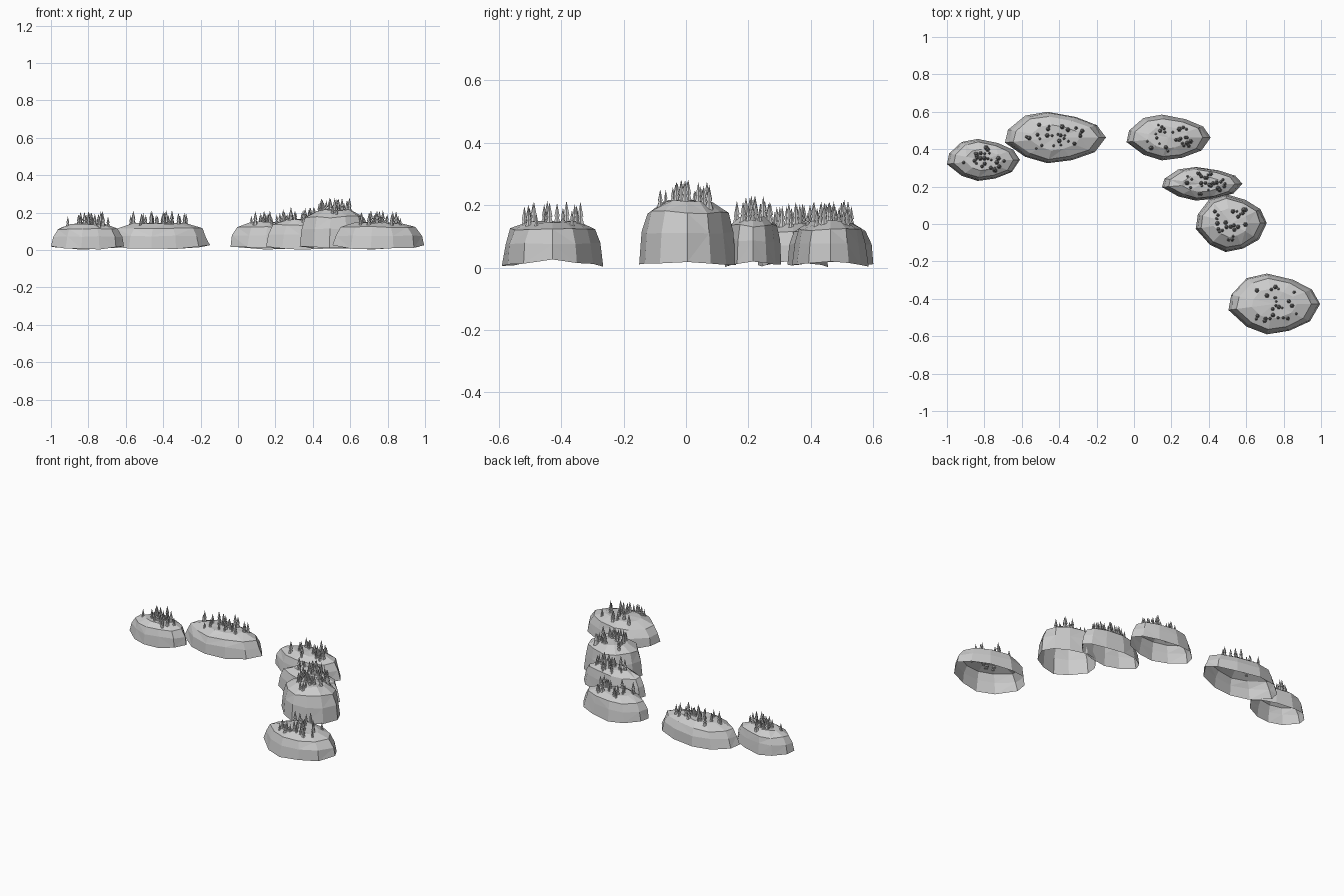
import bpy
import bmesh
import math
import random
from mathutils import Vector

if "Cube" in bpy.data.objects:
    bpy.data.objects.remove(bpy.data.objects["Cube"], do_unlink=True)

random.seed(7)

stone = bpy.data.materials.new("stone grey")
stone.use_nodes = True
grey = (0.6, 0.6, 0.6, 1)
stone.diffuse_color = grey
stone.node_tree.nodes["Principled BSDF"].inputs["Base Color"].default_value = grey

# Plan outline of a hill (counter-clockwise, unit half-sizes)
OUTLINE = [(-1, -.2), (-.6, -.75), (-.16, -1), (.33, -.88), (.78, -.57), (1, 0),
           (.82, .48), (.4, .8), (-.16, 1), (-.6, .85), (-.94, .3)]
# Dome profile: share of the outline, share of the height
RINGS = [(1, .1), (.95, .5), (.84, .79), (.5, .96)]

# name, x range, y range, hill height, number of trees
HILLS = [
    ("far_right", (-1, -.61), (.23, .455), .145, 28),
    ("back_right", (-.69, -.15), (.325, .6), .15, 26),
    ("back_left", (-.04, .41), (.34, .585), .155, 28),
    ("middle_left", (.15, .58), (.125, .305), .17, 28),
    ("tall_left", (.33, .71), (-.15, .16), .225, 26),
    ("front_left", (.505, .995), (-.59, -.265), .155, 26),
]


def finish(bm, name):
    mesh = bpy.data.meshes.new(name)
    bm.to_mesh(mesh)
    bm.free()
    mesh.materials.append(stone)
    obj = bpy.data.objects.new(name, mesh)
    bpy.context.collection.objects.link(obj)
    return obj


def bridge(bm, low, high):
    n = len(low)
    for i in range(n):
        j = (i + 1) % n
        bm.faces.new((low[i], low[j], high[j], high[i]))


def cap(bm, ring, tip):
    for i, v in enumerate(ring):
        bm.faces.new((v, ring[(i + 1) % len(ring)], tip))


def make_hill(name, cx, cy, hx, hy, height):
    """Faceted dome, open underneath, with an arched lower rim."""
    bm = bmesh.new()
    previous = None
    for level, (share, rise) in enumerate(RINGS):
        ring = []
        for x, y in OUTLINE:
            z = rise * height
            if level == 0:
                z = .006 + .016 * x * x + random.uniform(-.005, .005)
                wobble = 1
            else:
                z *= random.uniform(.96, 1.03)
                wobble = random.uniform(.96, 1.02)
            ring.append(bm.verts.new((cx + x * hx * share * wobble,
                                      cy + y * hy * share * wobble, z)))
        if previous:
            bridge(bm, previous, ring)
        previous = ring
    cap(bm, previous, bm.verts.new((cx, cy, height * .96)))
    bmesh.ops.triangulate(bm, faces=[f for f in bm.faces if random.random() < .5 and len(f.verts) == 4])
    return finish(bm, name)


def add_tree(bm, base, height, radius):
    """Slim fir made of two stacked cones."""
    for r, bottom, top in ((1, 0, .62), (.72, .38, 1)):
        ring = []
        for k in range(6):
            a = math.tau * k / 6
            offset = Vector((math.cos(a) * radius * r, math.sin(a) * radius * r, bottom * height))
            ring.append(bm.verts.new(base + offset))
        cap(bm, ring, bm.verts.new(base + Vector((0, 0, top * height))))
        bm.faces.new(ring[::-1])


def make_grove(name, hill, cx, cy, hx, hy, count):
    """Firs scattered over the crown, standing on the hill surface."""
    bm = bmesh.new()
    for _ in range(count):
        a = random.uniform(0, math.tau)
        d = math.sqrt(random.random())
        x = cx - .02 * hx + math.cos(a) * d * hx * .6
        y = cy + math.sin(a) * d * hy * .64
        hit, spot, normal, face = hill.ray_cast((x, y, 1), (0, 0, -1))
        if hit:
            size = random.uniform(.55, 1)
            add_tree(bm, spot - Vector((0, 0, .008)), .078 * size, .0155 * size)
    finish(bm, name)


for name, (x0, x1), (y0, y1), height, count in HILLS:
    plan = ((x0 + x1) / 2, (y0 + y1) / 2, (x1 - x0) / 2, (y1 - y0) / 2)
    hill = make_hill(name + "_hill", *plan, height)
    bpy.context.view_layer.update()
    make_grove(name + "_trees", hill, *plan, count)
